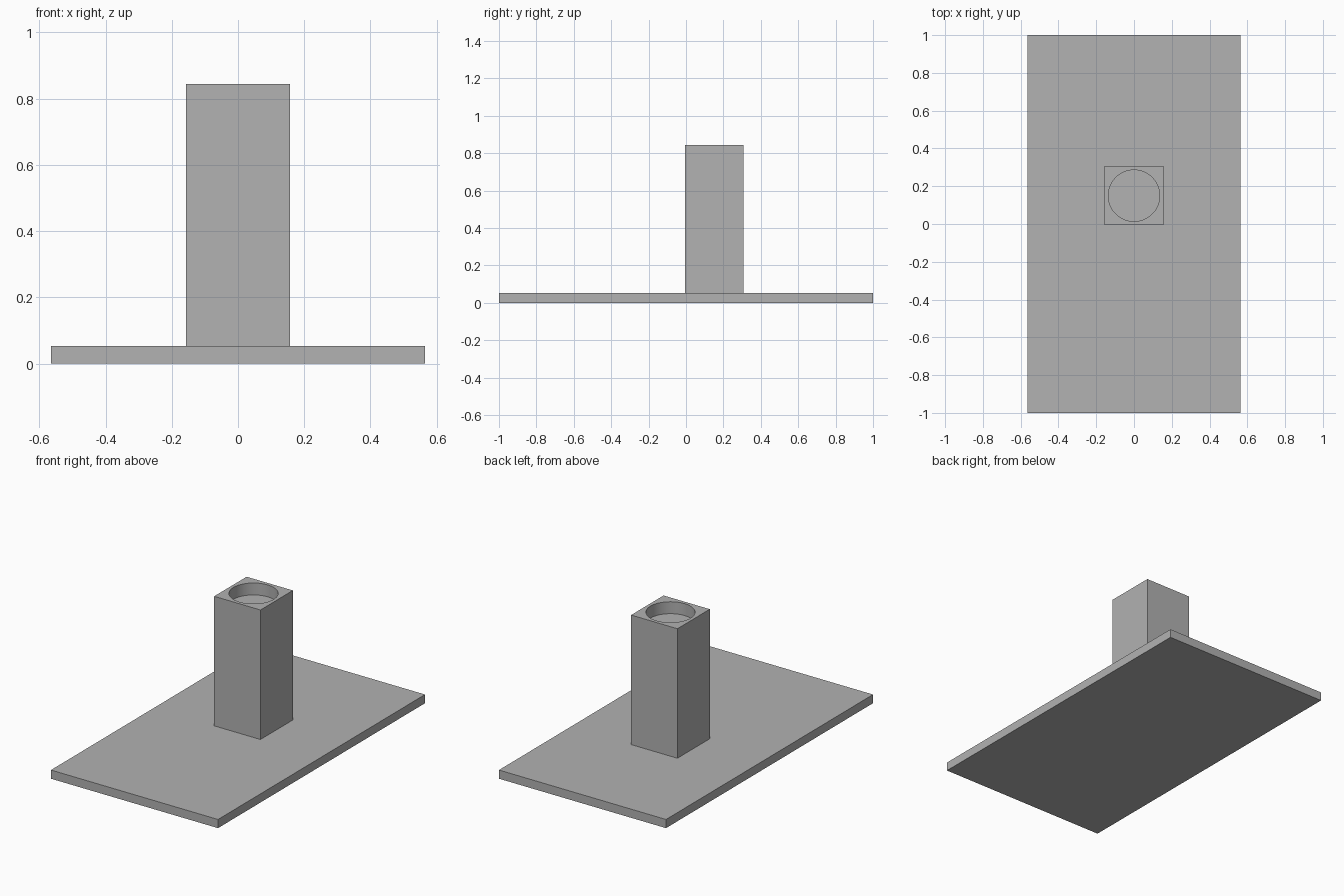
import bpy
import bmesh
import math
from mathutils import Matrix, Vector

if "Cube" in bpy.data.objects:
    bpy.data.objects.remove(bpy.data.objects["Cube"], do_unlink=True)

grey = bpy.data.materials.new("plain_grey")
grey.use_nodes = True
grey.diffuse_color = (0.445, 0.445, 0.445, 1)
grey.node_tree.nodes["Principled BSDF"].inputs["Base Color"].default_value = grey.diffuse_color


def add_object(name, bm):
    mesh = bpy.data.meshes.new(name)
    bm.to_mesh(mesh)
    bm.free()
    mesh.materials.append(grey)
    obj = bpy.data.objects.new(name, mesh)
    bpy.context.collection.objects.link(obj)
    return obj


def box(name, size, center):
    bm = bmesh.new()
    bmesh.ops.create_cube(bm, size=1)
    bmesh.ops.scale(bm, vec=Vector(size), verts=bm.verts)
    bmesh.ops.translate(bm, vec=Vector(center), verts=bm.verts)
    return add_object(name, bm)


base_top, column_top = 0.053, 0.845
column_y, column_width = 0.15, 0.313
socket_radius, socket_depth = 0.136, 0.073

# Flat base plate
box("base_plate", (1.13, 2, base_top), (0, 0, base_top / 2))

# Square column standing on the plate
height = column_top - base_top
column = box("column", (column_width, column_width, height),
             (0, column_y, base_top + height / 2))

# Round socket sunk into the column top
bm = bmesh.new()
bmesh.ops.create_cone(bm, cap_ends=True, segments=64, radius1=socket_radius,
                      radius2=socket_radius, depth=socket_depth * 2,
                      matrix=Matrix.Translation((0, column_y, column_top)))
cutter = add_object("socket_cutter", bm)
cutter.hide_render = True

cut = column.modifiers.new("socket", "BOOLEAN")
cut.operation = "DIFFERENCE"
cut.solver = "EXACT"
cut.object = cutter

# Apply the cut and smooth the round wall only
bpy.ops.object.select_all(action="DESELECT")
column.select_set(True)
bpy.context.view_layer.objects.active = column
bpy.ops.object.modifier_apply(modifier=cut.name)
bpy.data.objects.remove(cutter, do_unlink=True)
bpy.ops.object.shade_smooth_by_angle(angle=math.radians(30))
